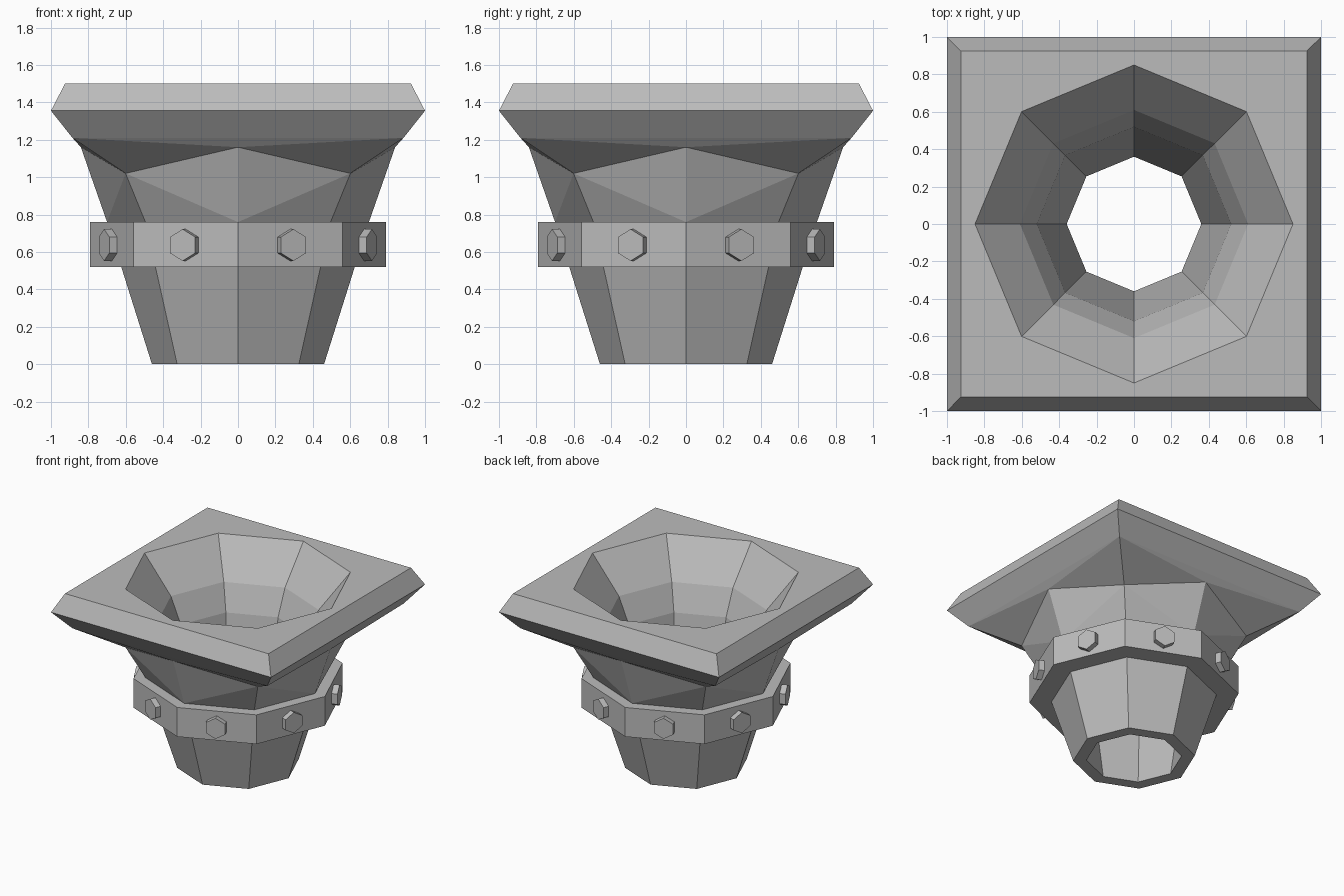
import bpy, bmesh
from math import sin, cos, pi, radians
from mathutils import Matrix

cube = bpy.data.objects.get("Cube")
if cube:
    bpy.data.objects.remove(cube, do_unlink=True)

N = 8
metal = bpy.data.materials.new("grey metal")
metal.use_nodes = True
GREY = (0.5, 0.5, 0.5, 1)
metal.diffuse_color = GREY
metal.node_tree.nodes["Principled BSDF"].inputs["Base Color"].default_value = GREY


def finish(name, bm):
    bmesh.ops.recalc_face_normals(bm, faces=bm.faces)
    mesh = bpy.data.meshes.new(name)
    bm.to_mesh(mesh)
    bm.free()
    mesh.materials.append(metal)
    obj = bpy.data.objects.new(name, mesh)
    bpy.context.collection.objects.link(obj)
    return obj


def octagon(bm, r, z, r_diag=None, z_diag=None):
    """Eight points; the odd ones lie on the diagonals."""
    pts = []
    for i in range(N):
        a = i * pi / 4
        rr = r_diag if i % 2 and r_diag else r
        zz = z_diag if i % 2 and z_diag else z
        pts.append(bm.verts.new((rr * cos(a), rr * sin(a), zz)))
    return pts


def square(bm, half, z):
    """Four corners, stored at the odd positions."""
    s = {}
    for i in range(1, N, 2):
        a = i * pi / 4
        r = half * 2 ** 0.5
        s[i] = bm.verts.new((r * cos(a), r * sin(a), z))
    return s


def bridge(bm, a, b):
    for i in range(N):
        j = (i + 1) % N
        bm.faces.new((a[i], a[j], b[j], b[i]))


def octagon_to_square(bm, octo, sq):
    for i in range(0, N, 2):
        l, r = (i - 1) % N, (i + 1) % N
        bm.faces.new((octo[i], sq[l], sq[r]))
        bm.faces.new((octo[i], octo[r], sq[r]))
        bm.faces.new((octo[i], octo[l], sq[l]))


# Hollow funnel body with its square flange
bm = bmesh.new()
base = octagon(bm, 0.46, 0)
waist = octagon(bm, 0.70, 0.76)
neck = octagon(bm, 0.84, 1.16, 0.85, 1.02)
bridge(bm, base, waist)
for i in range(0, N, 2):
    for j in ((i + 1) % N, (i - 1) % N):
        bm.faces.new((waist[i], waist[j], neck[j]))
        bm.faces.new((waist[i], neck[j], neck[i]))

under, edge, top = square(bm, 0.885, 1.21), square(bm, 1, 1.355), square(bm, 0.925, 1.5)
octagon_to_square(bm, neck, under)
for low, high in ((under, edge), (edge, top)):
    for i in range(1, N, 2):
        j = (i + 2) % N
        bm.faces.new((low[i], low[j], high[j], high[i]))

# Bore, from the mouth down to the open foot
rings = [octagon(bm, r, z) for r, z in ((0.85, 1.5), (0.61, 1.21), (0.52, 1.0), (0.36, 0))]
octagon_to_square(bm, rings[0], top)
for a, b in zip(rings, rings[1:]):
    bridge(bm, a, b)
bridge(bm, rings[-1], base)
finish("funnel_body", bm)

# Clamp band around the waist
bm = bmesh.new()
band = [octagon(bm, r, z) for r, z in ((0.79, 0.52), (0.79, 0.76), (0.66, 0.76), (0.6, 0.52))]
for k in range(4):
    bridge(bm, band[k], band[(k + 1) % 4])
finish("clamp_band", bm)

# One hexagonal bolt head on each band face
for i in range(N):
    bm = bmesh.new()
    place = (Matrix.Rotation((i + 0.5) * pi / 4, 4, 'Z')
             @ Matrix.Translation((0.745, 0, 0.637))
             @ Matrix.Rotation(radians(90), 4, 'Y'))
    bmesh.ops.create_cone(bm, cap_ends=True, segments=6, radius1=0.085, radius2=0.085,
                          depth=0.06, matrix=place @ Matrix.Rotation(radians(30), 4, 'Z'))
    # Turn the head so that a corner points up
    tip = max(v.co.z for v in bm.verts)
    if tip < 0.637 + 0.08:
        bmesh.ops.rotate(bm, verts=bm.verts, cent=place.translation,
                         matrix=Matrix.Rotation(radians(30), 3, place.to_3x3().col[2]))
    finish(f"bolt_{i + 1}", bm)
